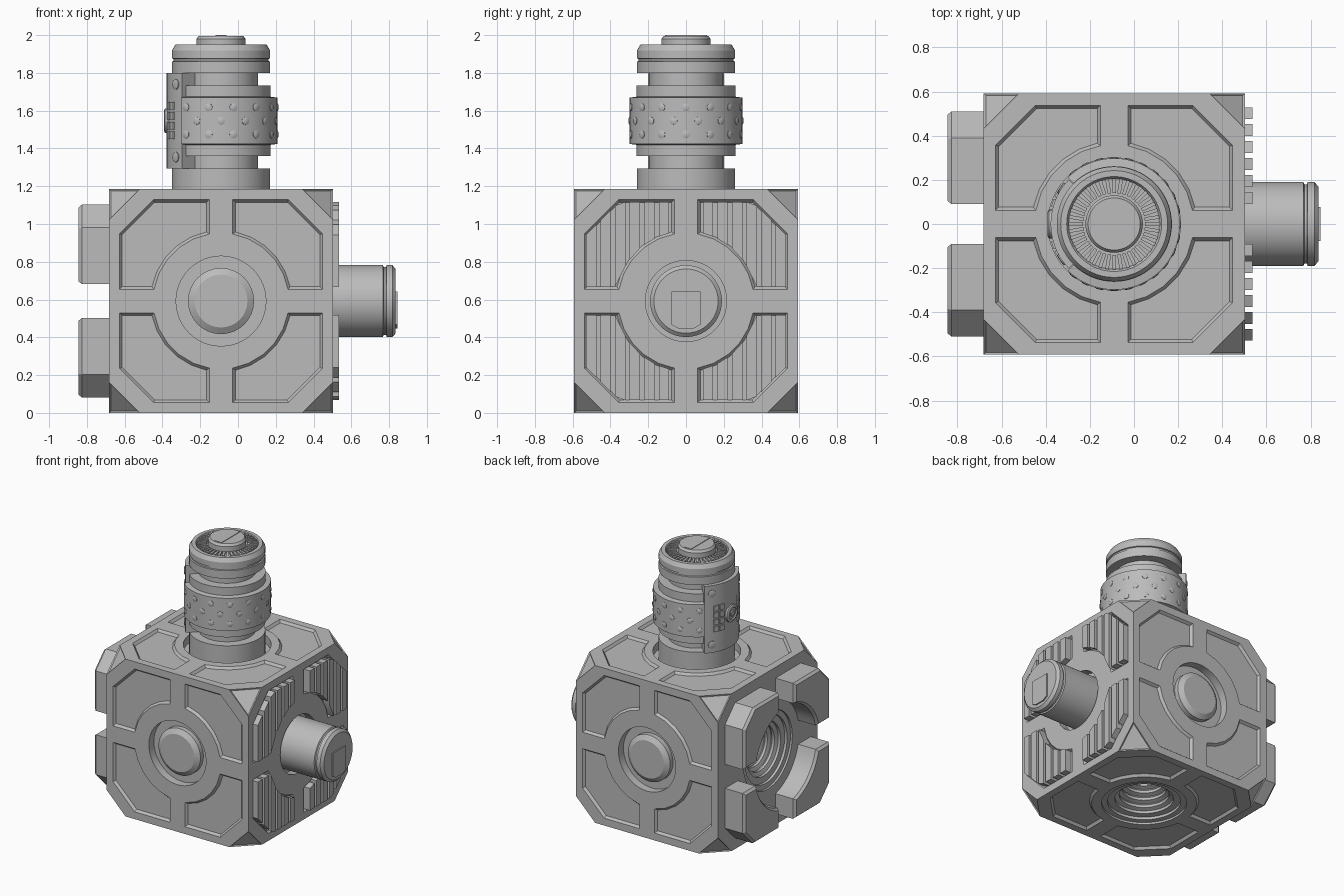
import bpy, bmesh, math
from itertools import product
from mathutils import Matrix, Vector

if "Cube" in bpy.data.objects:
    bpy.data.objects.remove(bpy.data.objects["Cube"])

grey = bpy.data.materials.new("plain_grey")
grey.use_nodes = True
COLOUR = (0.5, 0.5, 0.5, 1)
grey.diffuse_color = COLOUR
grey.node_tree.nodes["Principled BSDF"].inputs["Base Color"].default_value = COLOUR

HALF = 0.592
CENTRE = Vector((-0.09, 0, HALF))
X, Y, Z = Vector((1, 0, 0)), Vector((0, 1, 0)), Vector((0, 0, 1))


def frame(origin, normal, up):
    """Local axes: u right, v up, w outwards along the normal."""
    side = up.cross(normal)
    m = Matrix((side, up, normal)).transposed().to_4x4()
    m.translation = origin
    return m


def face_frame(normal, up):
    return frame(CENTRE + normal * HALF, normal, up)


FRONT, BACK = face_frame(-Y, Z), face_frame(Y, Z)
LEFT, RIGHT = face_frame(X, Z), face_frame(-X, Z)
TOP, BOTTOM = face_frame(Z, Y), face_frame(-Z, Y)


def finish(name, bm, angle=30):
    bmesh.ops.recalc_face_normals(bm, faces=bm.faces)
    mesh = bpy.data.meshes.new(name)
    bm.to_mesh(mesh)
    bm.free()
    mesh.materials.append(grey)
    ob = bpy.data.objects.new(name, mesh)
    bpy.context.collection.objects.link(ob)
    smooth(ob, angle)
    return ob


def smooth(ob, angle=30):
    bpy.ops.object.select_all(action='DESELECT')
    bpy.context.view_layer.objects.active = ob
    ob.select_set(True)
    bpy.ops.object.shade_smooth_by_angle(angle=math.radians(angle))


def loft(bm, m, rings):
    """Closed solid through matching outlines, each given as (points, height)."""
    loops = [[bm.verts.new(m @ Vector((u, v, w))) for u, v in pts] for pts, w in rings]
    for a, b in zip(loops, loops[1:]):
        for i in range(len(a)):
            j = (i + 1) % len(a)
            bm.faces.new((a[i], a[j], b[j], b[i]))
    bm.faces.new(loops[0][::-1])
    bm.faces.new(loops[-1])


def circle(r, n=48):
    return [(r * math.cos(math.tau * i / n), r * math.sin(math.tau * i / n)) for i in range(n)]


def lathe(bm, m, profile, n=48):
    loft(bm, m, [(circle(r, n), w) for r, w in profile])


def box(bm, m, u0, u1, v0, v1, w0, w1):
    pts = [(u0, v0), (u1, v0), (u1, v1), (u0, v1)]
    loft(bm, m, [(pts, w0), (pts, w1)])


def quadrant(su, sv, lo, hi, chamfer, radius, inset=0, n=5):
    """Corner panel outline: chamfered outside, scooped by an arc inside."""
    lo, hi, radius = lo + inset, hi - inset, radius + inset
    chamfer -= 0.586 * inset
    a0 = math.asin(lo / radius)
    pts = []
    for i in range(n + 1):
        a = a0 + (math.pi / 2 - 2 * a0) * i / n
        pts.append((radius * math.cos(a), radius * math.sin(a)))
    pts += [(lo, hi), (hi - chamfer, hi), (hi, hi - chamfer), (hi, lo)]
    return [(su * u, sv * v) for u, v in pts]


def sector(r0, r1, spread, n=14):
    angles = [math.radians(180 - spread + 2 * spread * i / n) for i in range(n + 1)]
    return ([(r1 * math.cos(a), r1 * math.sin(a)) for a in angles] +
            [(r0 * math.cos(a), r0 * math.sin(a)) for a in reversed(angles)])


def carve(ob, bm):
    cutter = finish("cutter", bm)
    cutter.hide_render = True
    mod = ob.modifiers.new("carve", 'BOOLEAN')
    mod.operation, mod.solver, mod.object = 'DIFFERENCE', 'EXACT', cutter
    bpy.context.view_layer.objects.active = ob
    bpy.ops.object.modifier_apply(modifier=mod.name)
    bpy.data.objects.remove(cutter)
    smooth(ob)


SIGNS = list(product((-1, 1), repeat=2))
PANEL = (0.062, 0.537, 0.18, 0.36)

# Body: cube with its eight corners cut off and the cut faces inset
bm = bmesh.new()
CUT = HALF - 0.16
for s in product((-1, 1), repeat=3):
    for k in range(3):
        bm.verts.new(CENTRE + Vector([s[i] * (CUT if i == k else HALF) for i in range(3)]))
bmesh.ops.convex_hull(bm, input=bm.verts)
bmesh.ops.dissolve_limit(bm, angle_limit=0.01, verts=bm.verts, edges=bm.edges)
corners = [f for f in bm.faces if len(f.verts) == 3]
bmesh.ops.recalc_face_normals(bm, faces=bm.faces)
bmesh.ops.inset_individual(bm, faces=corners, thickness=0.014, depth=-0.008)
body = finish("body", bm)

# Sunken corner panels and round recesses
bm = bmesh.new()
for m in (FRONT, BACK, TOP, BOTTOM, LEFT):
    for su, sv in SIGNS:
        loft(bm, m, [(quadrant(su, sv, *PANEL), 0.02), (quadrant(su, sv, *PANEL), 0),
                     (quadrant(su, sv, *PANEL, inset=0.014), -0.018)])
for m, r in ((FRONT, 0.238), (BACK, 0.238), (TOP, 0.3), (LEFT, 0.215)):
    lathe(bm, m, [(r, 0.02), (r, -0.06)])
for m in (BOTTOM, RIGHT):
    profile = [(0.29, 0.02), (0.29, -0.015), (0.25, -0.015), (0.25, -0.035),
               (0.2, -0.035)]
    for i in range(5):
        r, w = 0.2 - 0.02 * i, -0.055 - 0.045 * i
        profile += [(r, w), (r - 0.03, w - 0.01), (r - 0.03, w - 0.03), (r - 0.02, w - 0.04)]
    lathe(bm, m, profile)
carve(body, bm)

# Bevelled hubs on front and back
for name, m in (("front_hub", FRONT), ("back_hub", BACK)):
    bm = bmesh.new()
    lathe(bm, m, [(0.175, -0.07), (0.175, -0.025), (0.14, -0.002)], 32)
    finish(name, bm, 25)

# Grille bars inside the panels of the left face
bm = bmesh.new()
for su, sv in SIGNS:
    for k in range(6):
        c = 0.117 + 0.077 * k
        ends = (c - 0.027, c + 0.027)
        top = [min(0.525, 0.88 - u) for u in ends]
        low = [max(0.075, math.sqrt(max(0, 0.37 ** 2 - u * u))) for u in ends]
        pts = [(ends[0], low[0]), (ends[1], low[1]), (ends[1], top[1]), (ends[0], top[0])]
        pts = [(su * u, sv * v) for u, v in pts]
        loft(bm, LEFT, [(pts, -0.03), (pts, 0.034)])
finish("grille_bars", bm)

# Side plug with a groove and a key plate on its end
bm = bmesh.new()
lathe(bm, LEFT, [(0.19, -0.07), (0.19, 0.265), (0.18, 0.27), (0.18, 0.282), (0.19, 0.285),
                 (0.19, 0.315), (0.17, 0.333)], 64)
finish("side_plug", bm)
bm = bmesh.new()
key = [(0.077, 0.05), (-0.077, 0.05), (-0.077, -0.125), (-0.04, -0.145),
       (0.04, -0.145), (0.077, -0.125)]
loft(bm, LEFT, [(key, 0.33), (key, 0.342)])
finish("key_plate", bm)

# Four clamp blocks around the socket on the right face
bm = bmesh.new()
BLOCK = (0.09, 0.51, 0.12, 0.37)
for su, sv in SIGNS:
    loft(bm, RIGHT, [(quadrant(su, sv, *BLOCK, n=8), -0.01), (quadrant(su, sv, *BLOCK, n=8), 0.145),
                     (quadrant(su, sv, *BLOCK, inset=0.015, n=8), 0.163)])
finish("clamp_blocks", bm, 25)

# Tower: stacked collars with two grooves
bm = bmesh.new()
lathe(bm, TOP, [(0.26, -0.07), (0.26, 0.11), (0.195, 0.11), (0.195, 0.175), (0.262, 0.175),
                (0.262, 0.235), (0.298, 0.24), (0.298, 0.485), (0.262, 0.49), (0.262, 0.55),
                (0.195, 0.55), (0.195, 0.615), (0.26, 0.615), (0.26, 0.675), (0.252, 0.678),
                (0.252, 0.69), (0.26, 0.693), (0.26, 0.735), (0.242, 0.765), (0.215, 0.765),
                (0.205, 0.75), (0.13, 0.75), (0.13, 0.795), (0.118, 0.812)], 64)
tower = finish("tower", bm)
bm = bmesh.new()
slot = sector(0.18, 0.4, 45)
loft(bm, TOP, [(slot, 0.111), (slot, 0.614)])
carve(tower, bm)

# Radial ribs and the bar on the tower top
bm = bmesh.new()
for i in range(40):
    m = TOP @ Matrix.Rotation(math.tau * i / 40, 4, 'Z')
    box(bm, m, 0.14, 0.207, -0.008, 0.008, 0.745, 0.763)
box(bm, TOP, -0.03, 0.03, -0.11, 0.11, 0.81, 0.816)
finish("tower_top_ribs", bm)


def tower_frame(degrees, height, radius):
    a = math.radians(degrees)
    out = Vector((math.cos(a), math.sin(a), 0))
    return frame(TOP.translation + Z * height + out * radius, out, Z)


# Three staggered rows of grip studs
bm = bmesh.new()
for row in range(3):
    for i in range(14):
        deg = 360 / 14 * (i + 0.5 * (row % 2))
        if abs(deg - 180) > 50:
            lathe(bm, tower_frame(deg, 0.29 + 0.072 * row, 0.29), [(0.021, 0), (0.021, 0.01), (0.012, 0.014)], 12)
finish("grip_studs", bm)

# Control plate on the tower, with screws, buttons and a dial
bm = bmesh.new()
plate = sector(0.17, 0.288, 44.5)
loft(bm, TOP, [(plate, 0.11), (plate, 0.615)])
finish("control_plate", bm)
bm = bmesh.new()
for side in (-1, 1):
    for height in (0.17, 0.555):
        lathe(bm, tower_frame(180 + side * 34, height, 0.28), [(0.028, 0), (0.028, 0.012), (0.02, 0.015)], 12)
    for col in (19, 28):
        for row in range(4):
            box(bm, tower_frame(180 + side * col, 0.285 + 0.052 * row, 0.28),
                -0.018, 0.018, -0.02, 0.02, 0, 0.016)
lathe(bm, tower_frame(180, 0.362, 0.27), [(0.065, 0), (0.065, 0.026), (0.052, 0.033), (0.045, 0.033),
                                          (0.04, 0.026), (0.025, 0.026), (0.02, 0.032)], 24)
finish("plate_controls", bm)
